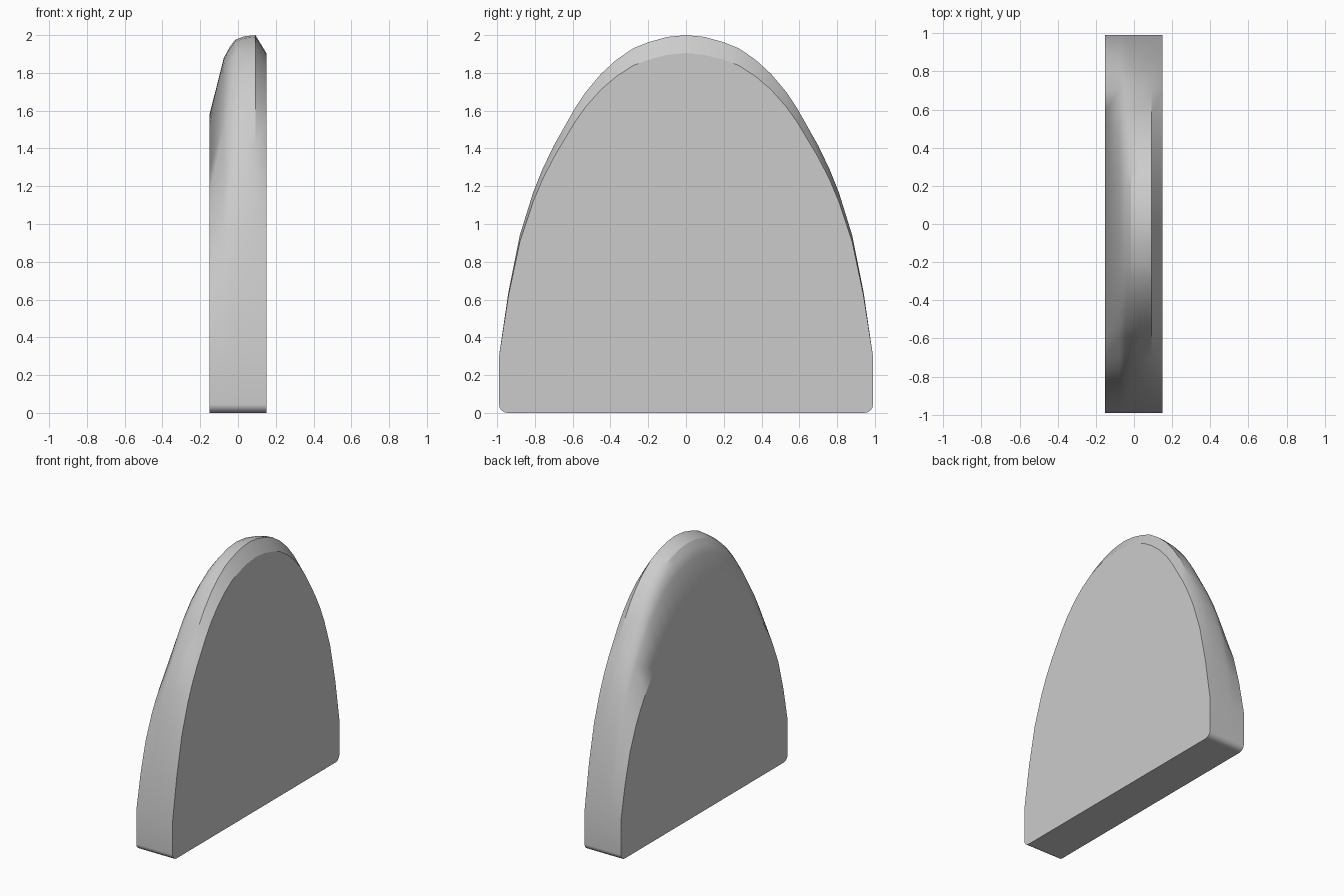
import bpy, bmesh, math

cube = bpy.data.objects.get("Cube")
if cube:
    bpy.data.objects.remove(cube, do_unlink=True)

mat = bpy.data.materials.new("light_grey")
mat.use_nodes = True
colour = (0.6, 0.6, 0.6, 1)
mat.diffuse_color = colour
mat.node_tree.nodes["Principled BSDF"].inputs["Base Color"].default_value = colour

SHOULDER = 0.3   # the arch starts above this height
HALF_WIDTH = 0.99

# Half outline (y, z): arch from the peak down to the shoulder
arch = [(0, 2), (.1, 1.99), (.2, 1.962), (.28, 1.93), (.37, 1.868), (.45, 1.795),
        (.53, 1.7), (.59, 1.61), (.7, 1.415), (.76, 1.29), (.81, 1.165),
        (.88, .94), (.94, .64), (HALF_WIDTH, SHOULDER)]
# Rounded bottom corner
R = 0.045
corner = [(HALF_WIDTH - R + R * math.cos(a), R - R * math.sin(a))
          for a in (i * math.pi / 8 for i in range(5))]
half = arch + corner
outline = half + [(-y, z) for y, z in reversed(half[1:])]

# Slices through the thickness (x, peak height); the arch flattens towards each face
slices = [(-.152, 1.575), (-.075, 1.88), (-.045, 1.935), (-.015, 1.975),
          (.03, 1.993), (.092, 2), (.15, 1.905)]


def add_slice(bm, x, peak):
    k = (peak - SHOULDER) / (2 - SHOULDER)
    return [bm.verts.new((x, y, z if z <= SHOULDER else SHOULDER + (z - SHOULDER) * k))
            for y, z in outline]


# Arched slab: loft the slices and cap both faces
bm = bmesh.new()
rings = [add_slice(bm, x, peak) for x, peak in slices]
n = len(outline)
for a, b in zip(rings, rings[1:]):
    for i in range(n):
        j = (i + 1) % n
        bm.faces.new((a[i], a[j], b[j], b[i]))
bm.faces.new(rings[0])
bm.faces.new(rings[-1])
bmesh.ops.recalc_face_normals(bm, faces=bm.faces)
mesh = bpy.data.meshes.new("arched_slab")
bm.to_mesh(mesh)
bm.free()
mesh.materials.append(mat)

slab = bpy.data.objects.new("arched_slab", mesh)
bpy.context.collection.objects.link(slab)
bpy.ops.object.select_all(action="DESELECT")
slab.select_set(True)
bpy.context.view_layer.objects.active = slab
bpy.ops.object.shade_smooth_by_angle(angle=math.radians(30))

# Keep the two big faces flat under smooth shading
weighted = slab.modifiers.new("flat_faces", "WEIGHTED_NORMAL")
weighted.keep_sharp = True
